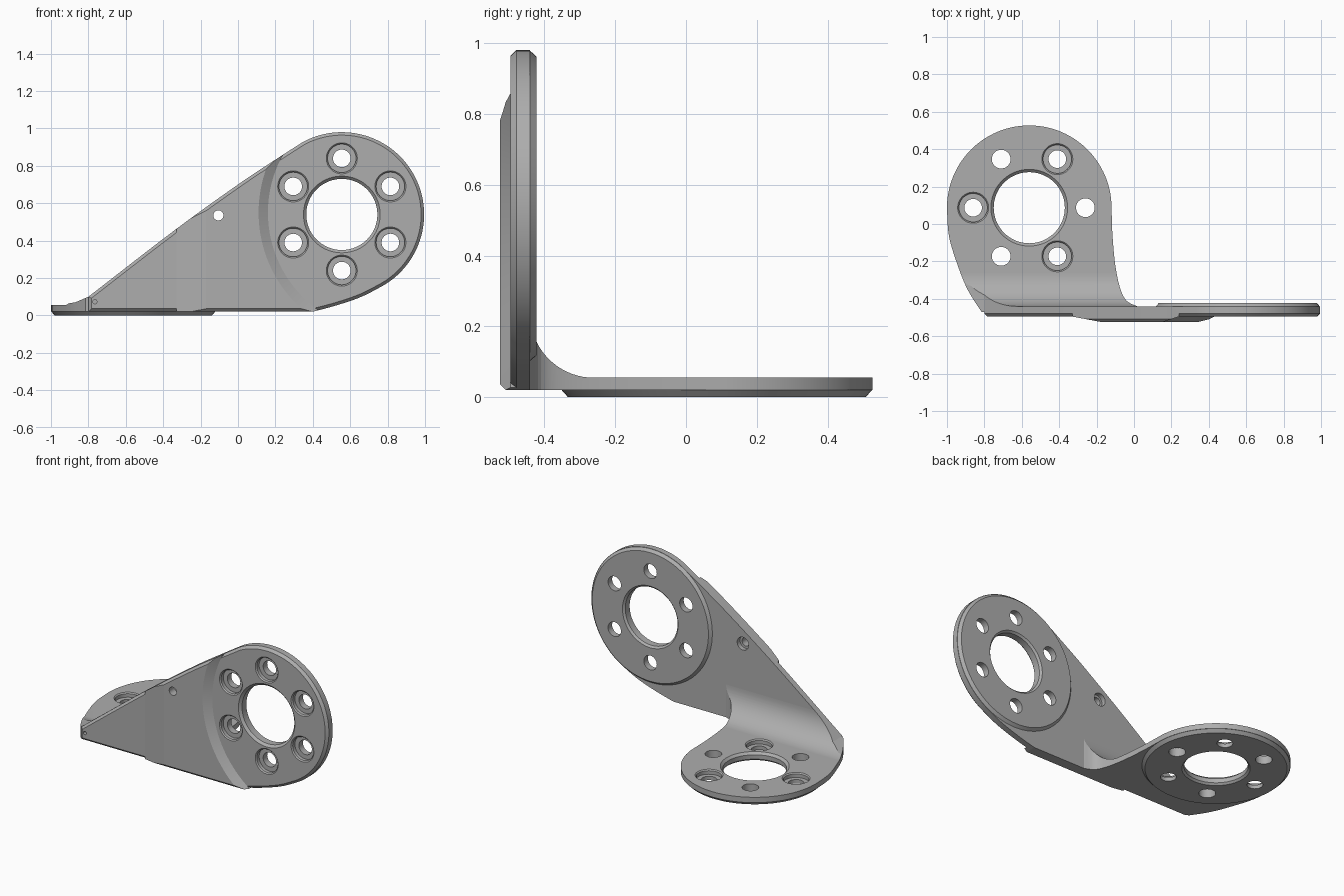
import bpy, bmesh
from math import sin, cos, pi, radians
from mathutils import Vector

if "Cube" in bpy.data.objects:
    bpy.data.objects.remove(bpy.data.objects["Cube"])

AXES = {"x": lambda a, b, t: (t, a, b),
        "y": lambda a, b, t: (a, t, b),
        "z": lambda a, b, t: (a, b, t)}


def arc(cx, cy, r, start, end, n):
    angles = [radians(start + (end - start) * i / n) for i in range(n + 1)]
    return [(cx + r * cos(a), cy + r * sin(a)) for a in angles]


def spline(points, n=6):
    """Smooth curve through a few points."""
    p = [Vector(q) for q in [points[0], *points, points[-1]]]
    out = []
    for a, b, c, d in zip(p, p[1:], p[2:], p[3:]):
        for i in range(n):
            t = i / n
            out.append(tuple(0.5 * (2 * b + (c - a) * t + (2 * a - 5 * b + 4 * c - d) * t ** 2
                                    + (3 * b - a - 3 * c + d) * t ** 3)))
    return out + [tuple(points[-1])]


def finish(name, bm):
    bmesh.ops.recalc_face_normals(bm, faces=bm.faces)
    mesh = bpy.data.meshes.new(name)
    bm.to_mesh(mesh)
    bm.free()
    obj = bpy.data.objects.new(name, mesh)
    bpy.context.collection.objects.link(obj)
    return obj


def prism(name, outline, axis, start, end, chamfer=0):
    """Extruded outline, with an optional chamfer round its end face."""
    bm = bmesh.new()
    place = AXES[axis]
    rings = [[bm.verts.new(place(a, b, t)) for a, b in outline] for t in (start, end)]
    bm.faces.new(rings[0])
    cap = bm.faces.new(rings[1])
    n = len(outline)
    for i in range(n):
        j = (i + 1) % n
        bm.faces.new((rings[0][i], rings[0][j], rings[1][j], rings[1][i]))
    bmesh.ops.recalc_face_normals(bm, faces=bm.faces)
    if chamfer:
        bmesh.ops.bevel(bm, geom=list(cap.edges), offset=chamfer, segments=1,
                        affect="EDGES", profile=0.5)
    return finish(name, bm)


def turn(bm, centre, axis, profile, n=48):
    """Add a turned solid with capped ends; profile is (radius, position)."""
    place = AXES[axis]
    rings = [[bm.verts.new(place(centre[0] + r * cos(2 * pi * i / n),
                                 centre[1] + r * sin(2 * pi * i / n), t))
              for i in range(n)] for r, t in profile]
    bm.faces.new(rings[0])
    bm.faces.new(rings[-1])
    for lower, upper in zip(rings, rings[1:]):
        for i in range(n):
            j = (i + 1) % n
            bm.faces.new((lower[i], lower[j], upper[j], upper[i]))


def turned(name, centre, axis, profile, n=128):
    bm = bmesh.new()
    turn(bm, centre, axis, profile, n)
    return finish(name, bm)


def combine(obj, other, operation):
    mod = obj.modifiers.new("combine", "BOOLEAN")
    mod.object, mod.operation, mod.solver = other, operation, "EXACT"
    bpy.context.view_layer.objects.active = obj
    bpy.ops.object.modifier_apply(modifier=mod.name)
    bpy.data.objects.remove(other)


UP = (0.555, 0.54)      # upright disc centre, x and z
FLAT = (-0.56, 0.087)   # flat disc centre, x and y
BACK, FACE, RAISED = -0.44, -0.495, -0.525

# Upright plate outline
disc_edge = arc(*UP, 0.44, -60, 118, 56)
top_edge = spline([disc_edge[-1], (0.2, 0.833), (0, 0.7), (-0.34, 0.455), (-0.8, 0.1)])
low_edge = spline([(0.4, 0.02), (0.53, 0.055), (0.66, 0.1), disc_edge[0]])
web_outline = low_edge[:-1] + disc_edge + top_edge[1:] + [(-0.8, 0.02)]
bracket = prism("bracket", web_outline, "y", BACK, FACE, 0.016)

# Raised web on the front, cut back round the disc and towards the tip
raised = prism("raised_web", web_outline, "y", -0.46, RAISED, 0.016)
combine(raised, turned("disc_relief", (0.8, 0.55), "y",
                       [(0.815, -0.6), (0.64, FACE), (0.64, -0.4)], 160), "DIFFERENCE")
tip_relief = [(0.23, -0.6), (-0.17, RAISED), (-0.33, FACE), (-0.33, -0.4), (-1.2, -0.4), (-1.2, -0.6)]
combine(raised, prism("tip_relief", tip_relief, "z", -0.2, 1.2), "DIFFERENCE")
combine(bracket, raised, "UNION")

# Flat plate with the rounded inside bend
bend = [(-0.47, 0.02), (0.6, 0.02), (0.6, 0.055)] + arc(-0.26, 0.235, 0.18, -90, -180, 18) + [(-0.47, 0.235)]
plate = prism("flat_plate", bend, "x", -1.2, 0.2)
rim = arc(*FLAT, 0.44, 0, 180, 56)
right_edge = spline([(0.02, -0.441), (-0.04, -0.41), (-0.075, -0.34), (-0.1, -0.22), (-0.115, -0.06), rim[0]])
left_edge = spline([rim[-1], (-0.99, -0.06), (-0.95, -0.2), (-0.89, -0.35), (-0.805, -0.485)])
plate_outline = [(0.04, -0.485), (0.04, -0.445)] + right_edge[:-1] + rim + left_edge[1:]
combine(plate, prism("plate_cut", plate_outline, "z", -0.1, 0.5), "INTERSECT")
slope = top_edge[12:]
trim = slope + [(-0.87, 0.07), (-0.95, 0.058), (-1.3, 0.058), (-1.3, 1), (0, 1)]
combine(plate, prism("bend_trim", trim, "y", -0.7, 0.7), "DIFFERENCE")
combine(bracket, plate, "UNION")

# Raised round pads behind the upright disc and under the flat disc
combine(bracket, turned("upright_pad", UP, "y", [(0.438, -0.455), (0.438, BACK), (0.422, -0.4225)]), "UNION")
combine(bracket, turned("flat_pad", FLAT, "z", [(0.438, 0.035), (0.438, 0.02), (0.42, 0)]), "UNION")

# Bores and bolt holes
holes = bmesh.new()
for centre, axis, outer, inner, sign in ((UP, "y", FACE, -0.4225, 1), (FLAT, "z", 0.055, 0, -1)):
    far, s = 0.1, sign
    turn(holes, centre, axis, [(0.205, outer - far * s), (0.205, outer), (0.19, outer + 0.015 * s),
                               (0.19, inner - 0.012 * s), (0.202, inner), (0.202, inner + far * s)], 96)
    for k in range(6):
        angle = radians(60 * k + (30 if axis == "y" else 0))
        spot = (centre[0] + 0.3 * cos(angle), centre[1] + 0.3 * sin(angle))
        if axis == "y" or k % 2:
            profile = [(0.083, outer - far * s), (0.083, outer), (0.076, outer + 0.007 * s),
                       (0.076, outer + 0.03 * s), (0.047, outer + 0.03 * s), (0.047, inner + far * s)]
        else:
            profile = [(0.05, outer - far * s), (0.05, inner + far * s)]
        turn(holes, spot, axis, profile)
turn(holes, (-0.105, 0.535), "y", [(0.027, -0.6), (0.027, -0.47), (0.042, -0.47), (0.042, -0.35)])
turn(holes, (-0.765, 0.073), "y", [(0.011, -0.6), (0.011, -0.46)])
combine(bracket, finish("hole_cutters", holes), "DIFFERENCE")

# Grey metal finish
grey = bpy.data.materials.new("grey_metal")
grey.use_nodes = True
colour = (0.42, 0.42, 0.42, 1)
grey.diffuse_color = colour
grey.node_tree.nodes["Principled BSDF"].inputs["Base Color"].default_value = colour
bracket.data.materials.clear()
bracket.data.materials.append(grey)
bpy.ops.object.select_all(action="DESELECT")
bracket.select_set(True)
bpy.context.view_layer.objects.active = bracket
bpy.ops.object.shade_smooth_by_angle(angle=radians(9))
weighted = bracket.modifiers.new("even_shading", "WEIGHTED_NORMAL")
weighted.keep_sharp = True
